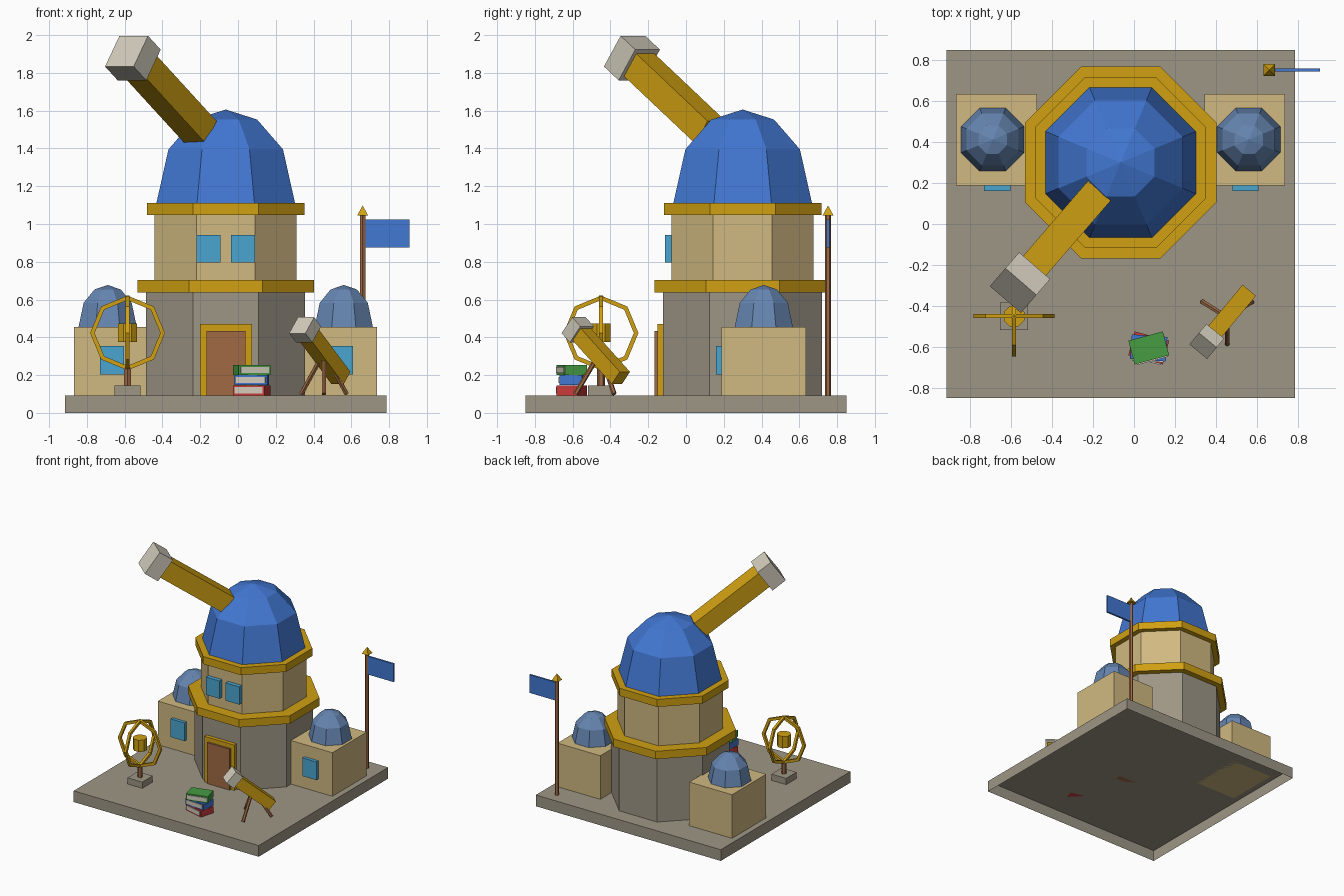
import bpy, bmesh, math
from mathutils import Vector, Matrix

if "Cube" in bpy.data.objects:
    bpy.data.objects.remove(bpy.data.objects["Cube"], do_unlink=True)


def material(name, code):
    m = bpy.data.materials.new(name)
    m.use_nodes = True
    srgb = [int(code[i:i + 2], 16) / 255 for i in (0, 2, 4)]
    col = [((c + 0.055) / 1.055) ** 2.4 for c in srgb] + [1]
    m.diffuse_color = col
    m.node_tree.nodes["Principled BSDF"].inputs["Base Color"].default_value = col
    return m


STONE = material("stone", "9e9686")
SAND = material("sandstone", "d0b981")
GOLD = material("gold", "d0a012")
BLUE = material("dome blue", "4277d2")
SLATE = material("slate blue", "6585b0")
GLASS = material("window blue", "4aa6d0")
WOOD = material("wood", "a06a44")
RED = material("red cover", "c83a3a")
GREEN = material("green cover", "469c42")
PALE = material("parchment", "d2ccbc")


def finish(name, bm, mat, matrix=Matrix()):
    bm.transform(matrix)
    bmesh.ops.recalc_face_normals(bm, faces=bm.faces)
    me = bpy.data.meshes.new(name)
    bm.to_mesh(me)
    bm.free()
    me.materials.append(mat)
    ob = bpy.data.objects.new(name, me)
    bpy.context.collection.objects.link(ob)
    return ob


def box(name, mat, x, y, z, matrix=Matrix()):
    """Box from (min, max) ranges on each axis."""
    bm = bmesh.new()
    bmesh.ops.create_cube(bm, size=1)
    size = Matrix.Diagonal([r[1] - r[0] for r in (x, y, z)] + [1])
    mid = Matrix.Translation([sum(r) / 2 for r in (x, y, z)])
    return finish(name, bm, mat, matrix @ mid @ size)


def lathe(name, mat, center, profile, sides=8):
    """Faceted solid with flat sides facing the axes; profile holds (apothem, z)."""
    bm = bmesh.new()
    k = 1 / math.cos(math.pi / sides)
    rings = []
    for r, z in profile:
        count = sides if r > 0 else 1
        ring = []
        for i in range(count):
            a = (i + 0.5) * math.tau / sides
            ring.append(bm.verts.new((center[0] + r * k * math.cos(a),
                                      center[1] + r * k * math.sin(a), z)))
        rings.append(ring)
    for low, high in zip(rings, rings[1:]):
        for i in range(sides):
            j = (i + 1) % sides
            if len(high) == 1:
                bm.faces.new((low[i], low[j], high[0]))
            else:
                bm.faces.new((low[i], low[j], high[j], high[i]))
    bm.faces.new(rings[0][::-1])
    if len(rings[-1]) > 1:
        bm.faces.new(rings[-1])
    return finish(name, bm, mat)


def dome(name, mat, center, radius, z, height):
    steps = [(1, 0), (0.826, 0.575), (0.453, 0.893), (0, 1)]
    return lathe(name, mat, center, [(radius * r, z + height * h) for r, h in steps])


def rod(name, mat, a, b, radius, sides=6):
    a, b = Vector(a), Vector(b)
    bm = bmesh.new()
    bmesh.ops.create_cone(bm, cap_ends=True, segments=sides, radius1=radius,
                          radius2=radius, depth=(b - a).length)
    turn = (b - a).to_track_quat('Z', 'Y').to_matrix().to_4x4()
    return finish(name, bm, mat, Matrix.Translation((a + b) / 2) @ turn)


def telescope(name, tip, tail, tube, hood, hood_length):
    """Square tube from tail to tip with a wider hood at the tip."""
    tip, tail = Vector(tip), Vector(tail)
    axis = (tip - tail).normalized()
    side = axis.cross(Vector((0, 0, 1))).normalized()
    up = side.cross(axis)
    frame = Matrix((side, up, axis)).transposed().to_4x4()
    frame = Matrix.Translation(tip) @ frame
    length = (tip - tail).length
    for part, mat, w, z in (("tube", GOLD, tube / 2, (-length, -0.03)),
                            ("hood", PALE, hood / 2, (-hood_length, 0))):
        box(name + "_" + part, mat, (-w, w), (-w, w), z, frame)


# Ground slab, open underneath
GROUND = 0.093
slab = box("ground_slab", STONE, (-0.915, 0.785), (-0.85, 0.85), (0, GROUND))
bm = bmesh.new()
bm.from_mesh(slab.data)
bmesh.ops.delete(bm, geom=[f for f in bm.faces if f.normal.z < -0.5], context='FACES')
bm.to_mesh(slab.data)
bm.free()

# Octagonal tower with two ledges and a dome
TOWER = (-0.065, 0.3)
for name, mat, r, low, high in (("tower_lower", STONE, 0.421, GROUND, 0.64),
                                ("ledge_lower", GOLD, 0.468, 0.638, 0.704),
                                ("tower_upper", SAND, 0.376, 0.70, 1.05),
                                ("ledge_upper", GOLD, 0.417, 1.047, 1.11)):
    lathe(name, mat, TOWER, [(r, low), (r, high)])
dome("main_dome", BLUE, TOWER, 0.367, 1.11, 0.496)
telescope("main_telescope", (-0.59, -0.325, 1.915), (-0.197, 0.13, 1.485), 0.147, 0.2, 0.126)

# Door and tower windows
box("door_frame", GOLD, (-0.202, 0.073), (-0.152, -0.11), (GROUND, 0.47))
box("door", WOOD, (-0.167, 0.04), (-0.168, -0.11), (GROUND, 0.433))
for i, x in enumerate((-0.156, 0.026)):
    box(f"tower_window_{i + 1}", GLASS, (x - 0.063, x + 0.063), (-0.11, -0.07), (0.795, 0.942))

# Side wings with small domes
for name, x, dome_x in (("right", -0.671, -0.69), ("left", 0.54, 0.56)):
    box(name + "_wing", SAND, (x - 0.197, x + 0.197), (0.187, 0.635), (GROUND, 0.455))
    dome(name + "_wing_dome", SLATE, (dome_x, 0.412), 0.154, 0.455, 0.222)
    box(name + "_wing_window", GLASS, (x - 0.06, x + 0.068), (0.16, 0.2), (0.203, 0.354))

# Ring globe on a pedestal
GX, GY, GZ = -0.585, -0.45, 0.423
box("globe_plinth", STONE, (GX - 0.068, GX + 0.068), (GY - 0.068, GY + 0.068), (GROUND, 0.145))
rod("globe_post", WOOD, (GX, GY, 0.14), (GX, GY, 0.24), 0.02)
lathe("globe_core", GOLD, (GX, GY), [(0.05, 0.375), (0.05, 0.472)])
for name, turn in (("globe_ring_wide", 0), ("globe_ring_deep", math.pi / 2)):
    bm = bmesh.new()
    loops = []
    for i in range(8):
        a = i * math.tau / 8
        loops.append([bm.verts.new((r * math.cos(a), y, r * math.sin(a)))
                      for r, y in ((0.198, -0.01), (0.198, 0.01), (0.174, 0.01), (0.174, -0.01))])
    for i in range(8):
        p, q = loops[i], loops[(i + 1) % 8]
        for j in range(4):
            k = (j + 1) % 4
            bm.faces.new((p[j], p[k], q[k], q[j]))
    finish(name, bm, GOLD, Matrix.Translation((GX, GY, GZ)) @ Matrix.Rotation(turn, 4, 'Z'))

# Small telescope on a tripod
telescope("small_telescope", (0.337, -0.595, 0.464), (0.545, -0.345, 0.185), 0.085, 0.112, 0.075)
for i, foot in enumerate(((0.335, -0.38), (0.575, -0.38), (0.455, -0.585))):
    rod(f"tripod_leg_{i + 1}", WOOD, (0.455, -0.455, 0.32), (*foot, 0.1), 0.013)

# Stack of books
for i, (name, mat, angle) in enumerate((("red", RED, -15), ("blue", BLUE, -4), ("green", GREEN, 15))):
    z = GROUND + i * 0.054
    place = Matrix.Translation((0.072, -0.605, z)) @ Matrix.Rotation(math.radians(angle), 4, 'Z')
    box(name + "_book", mat, (-0.087, 0.087), (-0.06, 0.06), (0, 0.053), place)
    box(name + "_book_pages", PALE, (-0.077, 0.077), (-0.066, 0.04), (0.01, 0.043), place)

# Flagpole
PX, PY = 0.66, 0.752
rod("flagpole", WOOD, (PX, PY, GROUND), (PX, PY, 1.05), 0.016)
lathe("flagpole_tip", GOLD, (PX, PY), [(0.029, 1.045), (0, 1.098)], sides=4)
box("flag", BLUE, (PX + 0.01, 0.908), (PY - 0.008, PY + 0.008), (0.875, 1.025))
